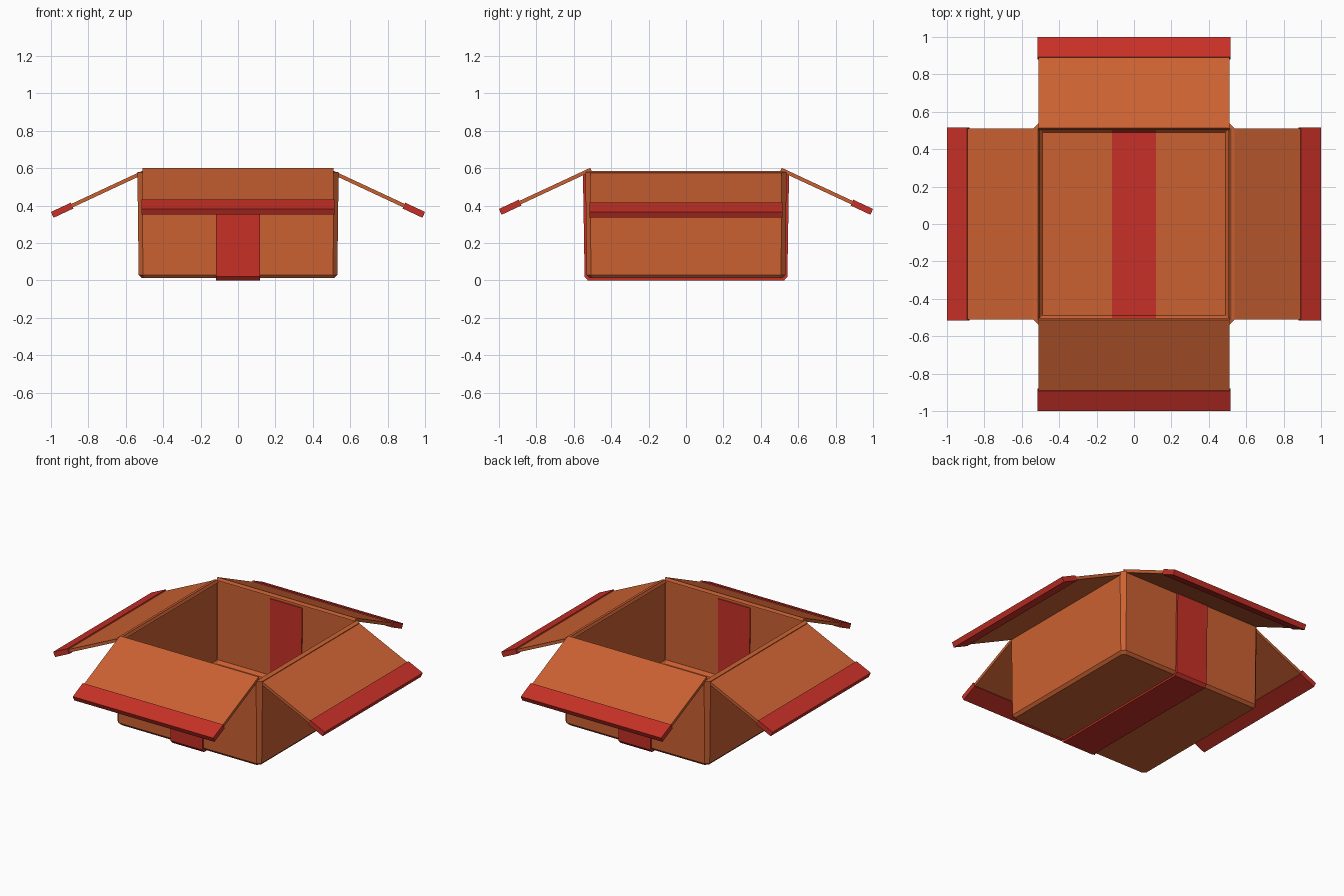
import bpy, bmesh, math
from mathutils import Matrix, Vector

cube = bpy.data.objects.get("Cube")
if cube:
    bpy.data.objects.remove(cube, do_unlink=True)


def material(name, rgb):
    m = bpy.data.materials.new(name)
    m.use_nodes = True
    m.diffuse_color = (*rgb, 1)
    m.node_tree.nodes["Principled BSDF"].inputs["Base Color"].default_value = (*rgb, 1)
    return m


CARD = material("cardboard orange", (0.60, 0.120, 0.032))
TAPE = material("tape red", (0.57, 0.030, 0.020))


def finish(bm, name, mat):
    bmesh.ops.recalc_face_normals(bm, faces=bm.faces)
    me = bpy.data.meshes.new(name)
    bm.to_mesh(me)
    bm.free()
    me.materials.append(mat)
    ob = bpy.data.objects.new(name, me)
    bpy.context.collection.objects.link(ob)
    return ob


def ring(bm, half, cut, z):
    """Square ring with its four corners cut off."""
    a, b = half, half - cut
    pts = [(a, -b), (a, b), (b, a), (-b, a), (-a, b), (-a, -b), (-b, -a), (b, -a)]
    return [bm.verts.new((x, y, z)) for x, y in pts]


# Open box: from the outside floor, up the walls, over the rim, down to the inside floor
bm = bmesh.new()
layers = [(0.515, 0.020, 0.012), (0.531, 0.022, 0.030), (0.538, 0.028, 0.578),
          (0.511, 0.002, 0.582), (0.507, 0.002, 0.055), (0.490, 0.002, 0.035)]
rings = [ring(bm, *l) for l in layers]
for lo, hi in zip(rings, rings[1:]):
    for i in range(8):
        j = (i + 1) % 8
        bm.faces.new((lo[i], lo[j], hi[j], hi[i]))
bm.faces.new(rings[0])
bm.faces.new(rings[-1])
finish(bm, "box_body", CARD)

# Tape running under the floor and up the front and back walls
half = [(0.525, 0.0), (0.542, 0.020), (0.551, 0.565),
        (0.505, 0.565), (0.502, 0.057), (0.488, 0.038)]
profile = half + [(-y, z) for y, z in reversed(half)]
bm = bmesh.new()
sides = [[bm.verts.new((x, y, z)) for y, z in profile] for x in (-0.117, 0.117)]
n = len(profile)
for i in range(n):
    j = (i + 1) % n
    bm.faces.new((sides[0][i], sides[0][j], sides[1][j], sides[1][i]))
for s in sides:
    bm.faces.new(s)
finish(bm, "floor_tape", TAPE)

# Flaps hang outward with a taped edge
SLOPE = math.radians(25)


def slab(name, mat, start, end, thick, width, hinge_z, turn):
    """Slab lying along the flap slope between two outward distances."""
    mid = (start + end) / 2
    size = ((end - start) / math.cos(SLOPE), width, thick)
    z = hinge_z - (mid - 0.505) * math.tan(SLOPE)
    bm = bmesh.new()
    bmesh.ops.create_cube(bm, size=1)
    mat4 = (Matrix.Rotation(turn, 4, 'Z') @ Matrix.Translation(Vector((mid, 0, z)))
            @ Matrix.Rotation(SLOPE, 4, 'Y') @ Matrix.Diagonal((*size, 1)))
    bmesh.ops.transform(bm, matrix=mat4, verts=bm.verts)
    finish(bm, name, mat)


for k, (side, hinge_z) in enumerate([("left", 0.578), ("back", 0.594),
                                     ("right", 0.578), ("front", 0.594)]):
    turn = k * math.pi / 2
    slab(side + "_flap", CARD, 0.508, 0.96, 0.020, 1.022, hinge_z, turn)
    slab(side + "_flap_tape", TAPE, 0.887, 0.993, 0.034, 1.034, hinge_z, turn)
